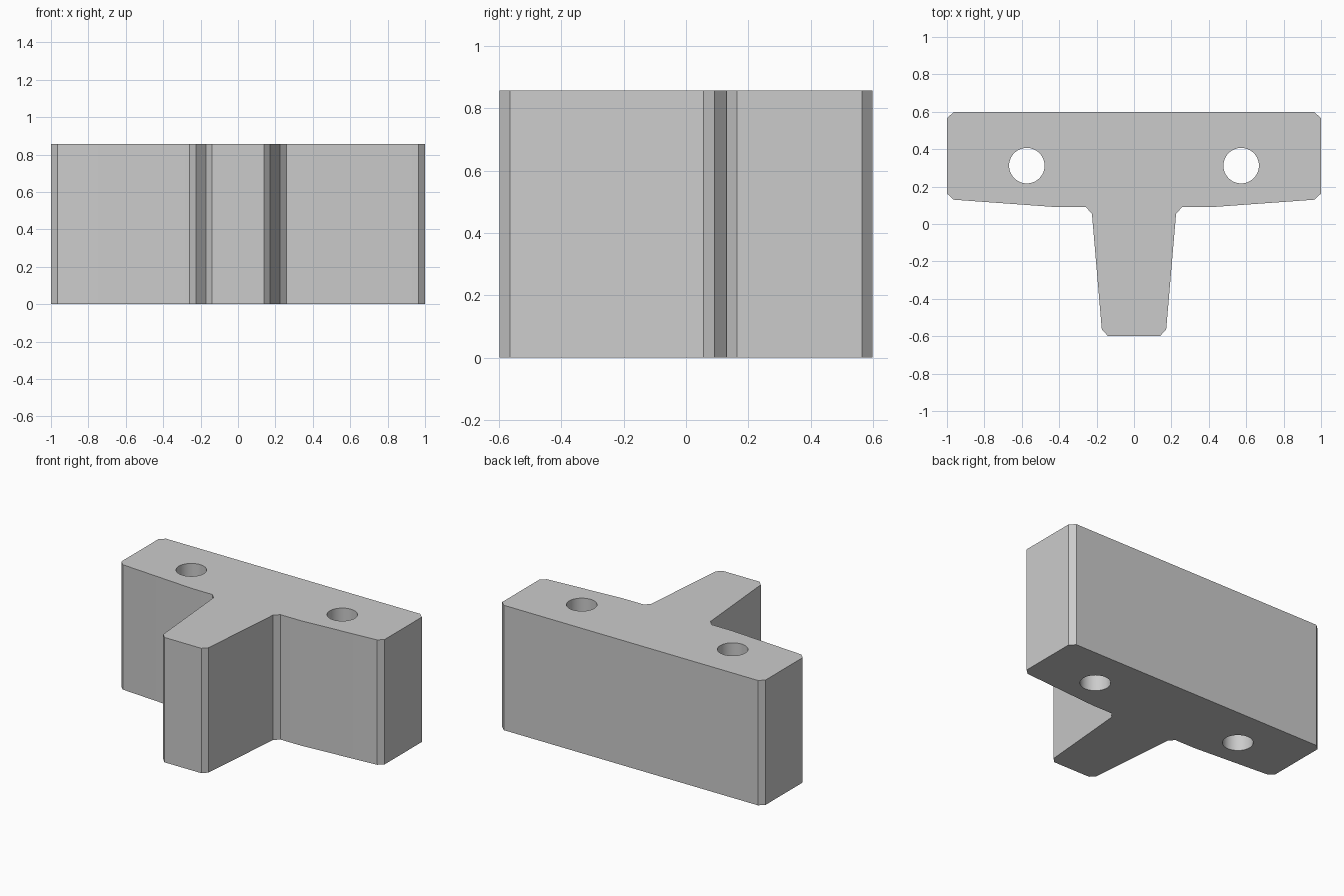
import bpy
import bmesh
from mathutils import Matrix

default = bpy.data.objects.get("Cube")
if default:
    bpy.data.objects.remove(default, do_unlink=True)

HEIGHT = 0.857
HOLE_X, HOLE_Y, HOLE_RADIUS = 0.573, 0.312, 0.095

grey = bpy.data.materials.new("light grey")
grey.use_nodes = True
colour = (0.6, 0.6, 0.6, 1)
grey.diffuse_color = colour
grey.node_tree.nodes["Principled BSDF"].inputs["Base Color"].default_value = colour


def add_object(name, bm):
    mesh = bpy.data.meshes.new(name)
    bmesh.ops.recalc_face_normals(bm, faces=bm.faces)
    bm.to_mesh(mesh)
    bm.free()
    mesh.materials.append(grey)
    obj = bpy.data.objects.new(name, mesh)
    bpy.context.collection.objects.link(obj)
    return obj


# T-shaped block: left half of the outline, mirrored and extruded upwards
half = [(0.965, 0.598), (1, 0.565), (1, 0.163), (0.965, 0.13), (0.41, 0.09),
        (0.258, 0.09), (0.225, 0.056), (0.172, -0.565), (0.14, -0.598)]
outline = half + [(-x, y) for x, y in reversed(half)]
bm = bmesh.new()
base = bm.faces.new([bm.verts.new((x, y, 0)) for x, y in outline])
top = bmesh.ops.extrude_face_region(bm, geom=[base], use_keep_orig=True)["geom"]
bmesh.ops.translate(bm, vec=(0, 0, HEIGHT),
                    verts=[v for v in top if isinstance(v, bmesh.types.BMVert)])
block = add_object("t_block", bm)

# Two round holes through the crossbar
bm = bmesh.new()
for side in (-1, 1):
    bmesh.ops.create_cone(bm, cap_ends=True, segments=48, radius1=HOLE_RADIUS,
                          radius2=HOLE_RADIUS, depth=HEIGHT * 2,
                          matrix=Matrix.Translation((side * HOLE_X, HOLE_Y, HEIGHT / 2)))
cutter = add_object("hole_cutter", bm)
cutter.hide_render = True

holes = block.modifiers.new("holes", 'BOOLEAN')
holes.operation = 'DIFFERENCE'
holes.solver = 'EXACT'
holes.object = cutter

bpy.ops.object.select_all(action='DESELECT')
block.select_set(True)
bpy.context.view_layer.objects.active = block
bpy.ops.object.modifier_apply(modifier=holes.name)
bpy.data.objects.remove(cutter, do_unlink=True)

# Smooth hole walls, crisp outer edges
bpy.ops.object.shade_smooth_by_angle(angle=0.2)
